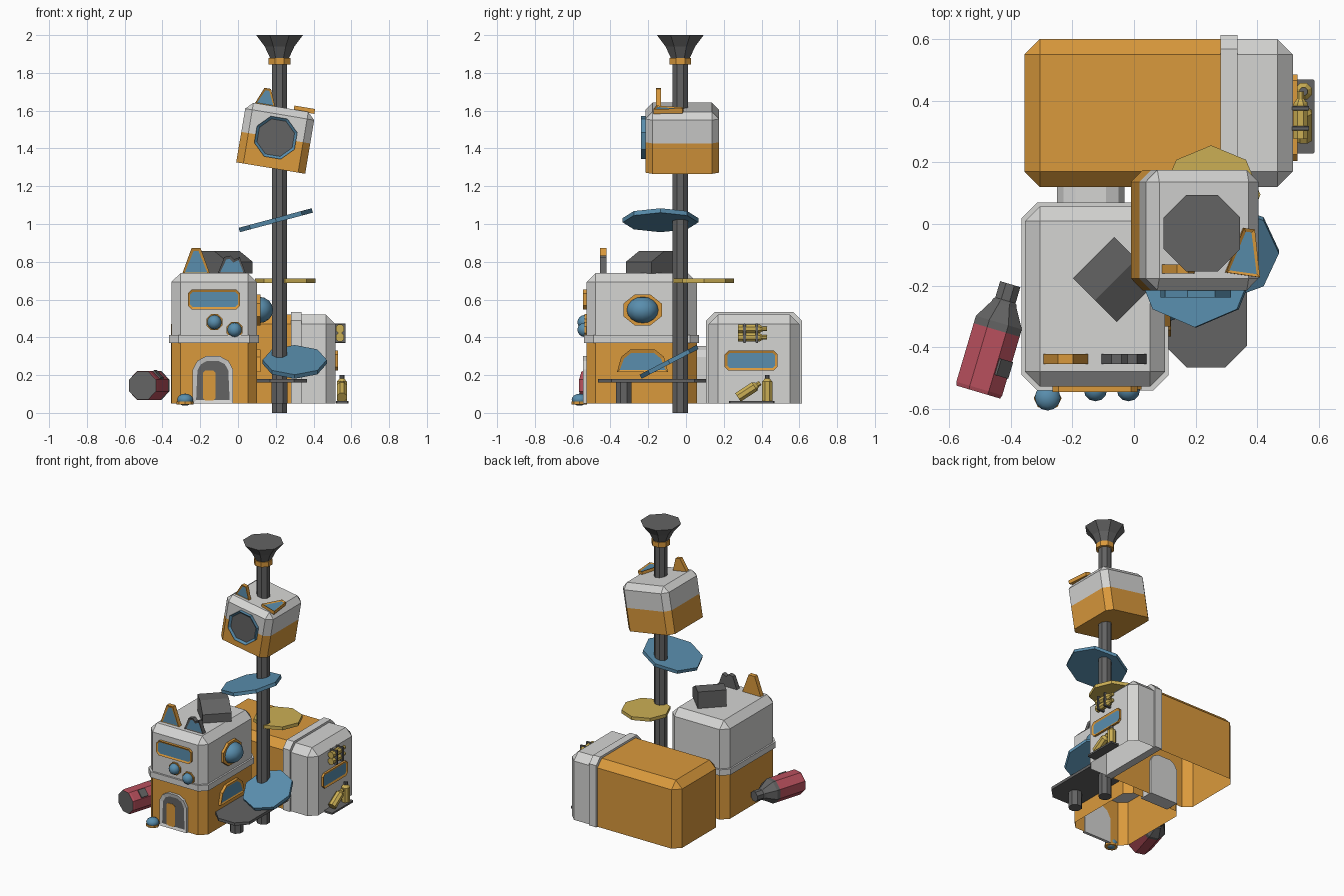
import bpy, bmesh, math
from mathutils import Matrix, Vector

if "Cube" in bpy.data.objects:
    bpy.data.objects.remove(bpy.data.objects["Cube"])

def mat(name, rgb):
    m = bpy.data.materials.new(name)
    m.diffuse_color = (*rgb, 1)
    m.use_nodes = True
    m.node_tree.nodes["Principled BSDF"].inputs["Base Color"].default_value = m.diffuse_color
    return m

ORANGE = mat("orange", (0.70, 0.32, 0.045))
WHITE = mat("off_white", (0.66, 0.66, 0.65))
GREY = mat("dark_grey", (0.125, 0.125, 0.125))
BLUE = mat("blue", (0.10, 0.27, 0.42))
GOLD = mat("gold", (0.60, 0.43, 0.09))
RED = mat("red", (0.48, 0.08, 0.11))

T, R, rad = Matrix.Translation, Matrix.Rotation, math.radians

def finish(name, bm, mats, M=Matrix(), smooth=False):
    bmesh.ops.recalc_face_normals(bm, faces=bm.faces)
    for f in bm.faces:
        f.smooth = smooth
    me = bpy.data.meshes.new(name)
    bm.to_mesh(me)
    bm.free()
    for m in mats:
        me.materials.append(m)
    ob = bpy.data.objects.new(name, me)
    ob.matrix_world = M
    bpy.context.collection.objects.link(ob)
    return ob

def front(x, y, z):   # local x -> x, y -> z, z -> -y
    return T((x, y, z)) @ R(rad(90), 4, 'X')

def right(x, y, z):   # local x -> y, y -> z, z -> x
    return T((x, y, z)) @ Matrix(((0, 0, 1, 0), (1, 0, 0, 0), (0, 1, 0, 0), (0, 0, 0, 1)))

def shell(name, lo, hi, c, split_axis, split, mats, M=Matrix(), open_bottom=True):
    """Box with chamfers everywhere but the bottom rim, two colours by position."""
    lo, hi = Vector(lo), Vector(hi)
    bm = bmesh.new()
    bmesh.ops.create_cube(bm, size=1)
    for v in bm.verts:
        v.co = Vector([(lo[i] + hi[i]) / 2 + v.co[i] * (hi[i] - lo[i]) for i in range(3)])
    low = lambda e: all(abs(v.co.z - lo.z) < 1e-5 for v in e.verts)
    bmesh.ops.bevel(bm, geom=[e for e in bm.edges if not low(e)], offset=c, segments=1,
                    affect='EDGES', clamp_overlap=False)
    if open_bottom:
        bmesh.ops.delete(bm, geom=[f for f in bm.faces if low(f)], context='FACES')
    co, no = Vector(), Vector()
    co[split_axis], no[split_axis] = split, 1
    bmesh.ops.bisect_plane(bm, geom=bm.verts[:] + bm.edges[:] + bm.faces[:], plane_co=co, plane_no=no)
    for f in bm.faces:
        f.material_index = int(f.calc_center_median()[split_axis] > split)
    return finish(name, bm, mats, M)

def prism(name, pts, d, M, mats, inset=0, depth=-0.006):
    """Extruded outline; with inset, its end face gets a framed panel in the second colour."""
    bm = bmesh.new()
    a = [bm.verts.new((x, y, 0)) for x, y in pts]
    b = [bm.verts.new((x, y, d)) for x, y in pts]
    n = len(pts)
    bm.faces.new(a[::-1])
    top = bm.faces.new(b)
    for i in range(n):
        bm.faces.new((a[i], a[(i + 1) % n], b[(i + 1) % n], b[i]))
    bm.normal_update()
    if inset:
        bmesh.ops.inset_individual(bm, faces=[top], thickness=inset, depth=depth)
        top.material_index = 1
    return finish(name, bm, mats, M)

def ngon(rx, ry=None, n=8, rot=0):
    return [(rx * math.cos(rad(rot) + math.tau * i / n), (ry or rx) * math.sin(rad(rot) + math.tau * i / n))
            for i in range(n)]

def crect(w, h, c):   # rectangle with cut corners, half sizes
    return [(-w, -h + c), (-w + c, -h), (w - c, -h), (w, -h + c), (w, h - c), (w - c, h), (-w + c, h), (-w, h - c)]

def arch(w, h, c):    # doorway outline standing on y = 0
    return [(-w, 0), (w, 0), (w, h - c), (w - c * .35, h - c * .35), (w - c, h),
            (-w + c, h), (-w + c * .35, h - c * .35), (-w, h - c)]

def lathe(name, prof, M, mats, ids=None, n=8, rot=22.5):
    """Turned solid from (radius, height) points, capped; ids colour each step (caps first, last)."""
    bm = bmesh.new()
    rings = [[bm.verts.new((x, y, z)) for x, y in ngon(r, n=n, rot=rot)] for r, z in prof]
    ids = ids or [0] * (len(prof) + 1)
    bm.faces.new(rings[0][::-1]).material_index = ids[0]
    for k in range(len(rings) - 1):
        for i in range(n):
            j = (i + 1) % n
            bm.faces.new((rings[k][i], rings[k][j], rings[k + 1][j], rings[k + 1][i])).material_index = ids[k + 1]
    bm.faces.new(rings[-1]).material_index = ids[-1]
    return finish(name, bm, mats, M)

def ball(name, loc, s):
    bm = bmesh.new()
    bmesh.ops.create_uvsphere(bm, u_segments=12, v_segments=8, radius=1)
    bmesh.ops.scale(bm, vec=s, verts=bm.verts)
    return finish(name, bm, [BLUE], T(loc), True)

# Pole with collar and flared top
PX, PY = 0.22, -0.03
lathe("pole", [(.044, 0), (.044, 1.9)], T((PX, PY, 0)), [GREY])
lathe("pole_collar", [(.062, 1.845), (.062, 1.88)], T((PX, PY, 0)), [ORANGE])
lathe("pole_flare", [(.055, 1.88), (.085, 1.94), (.134, 2.0)], T((PX, PY, 0)), [GREY])

# Perches on the pole
def disc(name, loc, r, tilt, axis, m):
    prism(name, ngon(r), .024, T(loc) @ R(rad(tilt), 4, axis) @ T((0, 0, -.012)), [m])
disc("low_perch", (.30, -.09, .27), .17, 27.5, 'X', BLUE)
disc("middle_perch", (.25, .095, .70), .16, 0, 'X', GOLD)
disc("high_perch", (.20, -.135, 1.02), .20, -15, 'Y', BLUE)
prism("table_top", crect(.133, .29, .07), .02, T((.233, -.175, .16)), [GREY])
lathe("table_leg", [(.045, .05), (.045, .165)], T((.22, -.33, 0)), [GREY])

# Front tower
shell("tower_body", (-.353, -.527, .05), (.10, .057, .74), .048, 2, .37, [ORANGE, WHITE])
prism("tower_band", [(x - .126, y - .235) for x, y in crect(.238, .305, .05)], .042, T((0, 0, .37)), [WHITE])

# Long house behind, with band and link tunnel
shell("house_body", (-.355, .12, .05), (.515, .60, .52), .05, 0, .31, [ORANGE, WHITE])
prism("house_band", [(.107, .05), (.613, .05), (.613, .49), (.568, .535), (.152, .535), (.107, .49)],
      .055, right(.28, 0, 0), [WHITE])
prism("link_tunnel", arch(.11, .305, .06), .10, front(-.14, .135, .05), [WHITE])

# Tower front: window, door, bubbles
prism("front_window", crect(.138, .052, .02), .02, front(-.127, -.525, .60), [ORANGE, BLUE], .013)
prism("door_frame", arch(.107, .25, .07), .02, front(-.133, -.525, .05), [WHITE, GREY], .026)
prism("door_panel", crect(.033, .08, .012), .004, front(-.153, -.538, .145), [ORANGE])
for x, z in ((-.125, .48), (-.018, .44)):
    prism("bubble_ring", ngon(.046, rot=22.5), .012, front(x, -.525, z), [ORANGE])
    ball("bubble_window", (x, -.537, z), (.038, .038, .038))
prism("ground_ball_base", ngon(.045, .04), .015, T((-.28, -.565, .045)), [ORANGE])
ball("ground_ball", (-.28, -.563, .07), (.042, .042, .032))

# Tower side: bubble and low window
prism("side_bubble_ring", ngon(.11, .088, rot=22.5), .02, right(.098, -.23, .545), [ORANGE])
ball("side_bubble", (.11, -.23, .545), (.076, .086, .07))
prism("side_window", [(-.135, -.06), (.135, -.06), (.113, .02), (.065, .058), (-.065, .058), (-.113, .02)],
      .022, right(.098, -.23, .277), [ORANGE, BLUE], .018)

# Ears on the tower
EAR = [(-.075, 0), (.075, 0), (.024, .14), (-.024, .14)]
prism("left_ear", EAR, .032, front(-.222, -.422, .732), [ORANGE, BLUE], .019)
prism("torn_ear", [(-.075, 0), (.075, 0), (.042, .09), (.012, .078), (-.008, .097), (-.04, .09)],
      .032, front(-.033, -.422, .735), [GREY, BLUE], .017)

# Roof hood turned to the front right corner
prism("roof_hood", [(-.10, 0), (.10, 0), (.10, .062), (0, .12), (-.10, .12)], .19,
      T((-.06, -.18, .738)) @ R(rad(-45), 4, 'Z') @ T((0, .095, 0)) @ R(rad(90), 4, 'X'), [GREY])

# Tilted cabin at the top of the pole
H = T((.20, -.02, 1.457)) @ R(rad(9.5), 4, 'Y')
shell("cabin", (-.185, -.195, -.163), (.185, .195, .163), .038, 2, 0, [ORANGE, WHITE], H, False)
prism("cabin_porthole", ngon(.117, rot=22.5), .025, H @ front(0, -.193, .0), [BLUE, GREY], .015, -.012)
SMALL = [(x * .74, y * .66) for x, y in EAR]
prism("cabin_left_ear", SMALL, .028, H @ front(-.085, -.112, .158), [ORANGE, BLUE], .014)
prism("cabin_folded_ear", [(x * .75, y * 1.08) for x, y in EAR], .026,
      H @ T((.125, -.145, .158)) @ R(rad(-8), 4, 'Z'), [ORANGE, BLUE], .014)

# Red bottle lying at the left
B = T((-.505, -.545, .145)) @ R(rad(-16.5), 4, 'Z') @ R(rad(-90), 4, 'X')
lathe("red_bottle", [(.08, 0), (.084, .012), (.084, .21), (.084, .235), (.046, .295), (.043, .305), (.037, .31), (.037, .365)],
      B, [GREY, RED], [0, 1, 1, 0, 0, 0, 0, 0, 0])
prism("bottle_label", crect(.028, .028, .001), .009,
      T((-.425, -.468, .20)) @ R(rad(-16.5), 4, 'Z') @ R(rad(45), 4, 'Y'), [GREY])

# House end: window, strapped bottles, shelf bottles
prism("end_window", crect(.14, .053, .02), .016, right(.514, .345, .277), [ORANGE, BLUE], .015)
PROF = [(.024, 0), (.024, .115), (.013, .13), (.013, .155)]
for z in (.445, .40):
    lathe("wall_bottle", PROF, T((.54, .275, z)) @ R(rad(-90), 4, 'X'), [GOLD])
for y in (.31, .375):
    prism("bottle_strap", crect(.007, .051, .002), .055, right(.513, y, .422), [GREY])
prism("shelf", crect(.033, .12, .004), .012, T((.552, .348, .05)), [GREY])
UP = [(.029, 0), (.029, .105), (.014, .122), (.014, .14)]
lathe("standing_bottle", UP, T((.55, .43, .06)), [GOLD, GREY], [0, 0, 0, 1, 1])
lathe("leaning_bottle", UP, T((.55, .275, .082)) @ R(rad(-57), 4, 'X'), [GOLD])
